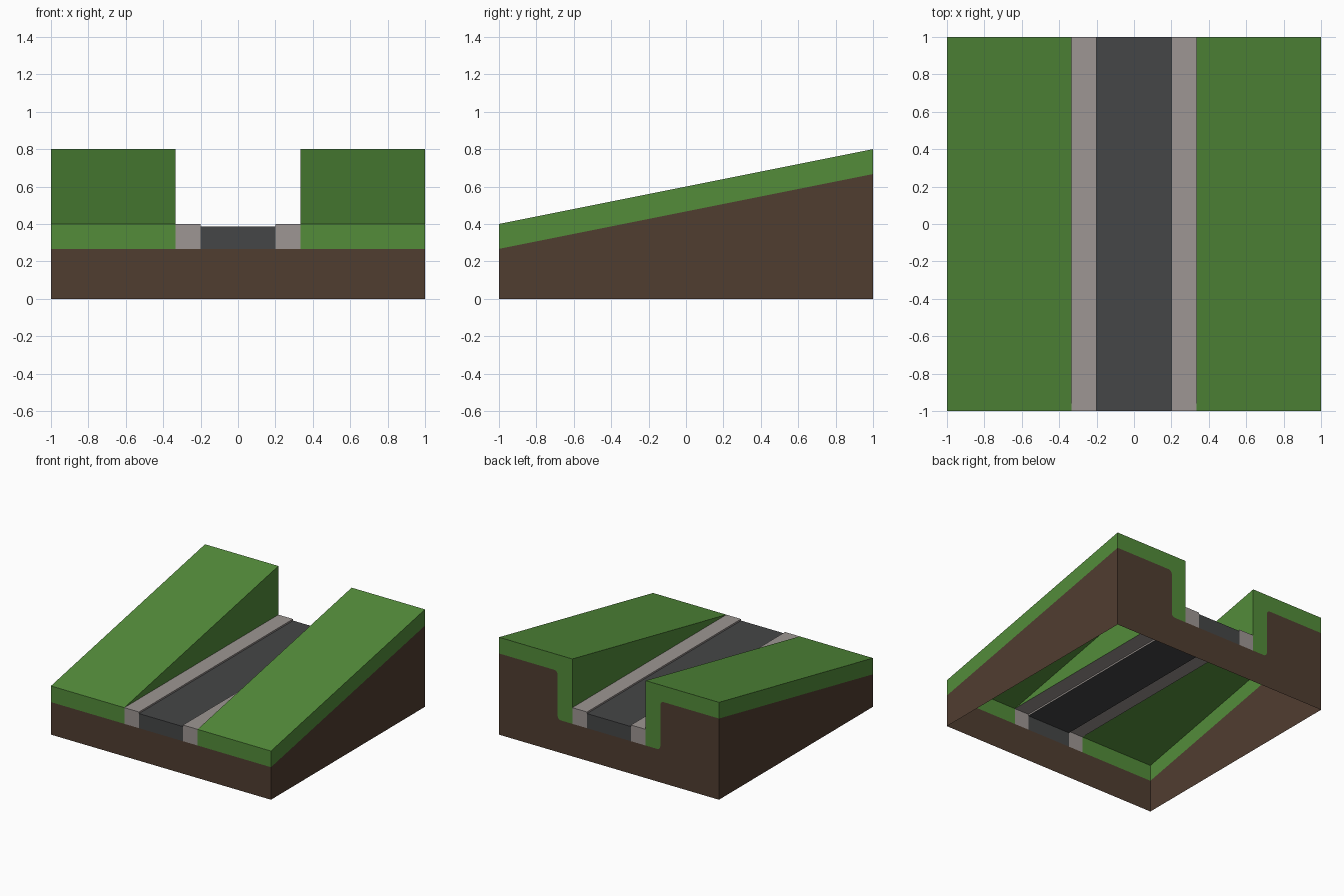
import bpy, bmesh, math
from mathutils import Vector

if "Cube" in bpy.data.objects:
    bpy.data.objects.remove(bpy.data.objects["Cube"])

# Main dimensions
ROAD_X, KERB_X, BANK_X = 0.2, 0.333, 0.467
ROAD_Z, KERB_Z, HIGH_Z, TURF = 0.387, 0.4, 0.8, 0.133
LOW = KERB_Z - TURF
HIGH = HIGH_Z - TURF


def material(name, rgb):
    mat = bpy.data.materials.new(name)
    lin = [((c / 255 + 0.055) / 1.055) ** 2.4 for c in rgb]
    mat.diffuse_color = (*lin, 1)
    mat.use_nodes = True
    mat.node_tree.nodes["Principled BSDF"].inputs["Base Color"].default_value = mat.diffuse_color
    return mat


def shell(name, mat, faces):
    """Open shell from (points, outward direction) pairs, mirrored across x = 0."""
    bm = bmesh.new()
    for pts, out in faces:
        f = bm.faces.new([bm.verts.new(p) for p in pts])
        f.normal_update()
        if f.normal.dot(Vector(out)) < 0:
            f.normal_flip()
    bmesh.ops.remove_doubles(bm, verts=bm.verts, dist=1e-5)
    me = bpy.data.meshes.new(name)
    bm.to_mesh(me)
    bm.free()
    me.materials.append(mat)
    ob = bpy.data.objects.new(name, me)
    bpy.context.collection.objects.link(ob)
    mod = ob.modifiers.new("mirror", 'MIRROR')
    mod.use_axis[0] = True
    mod.merge_threshold = 0.0001


def end(y, pts):
    """Upright end face at the given y from x, z points."""
    return [(x, y, z) for x, z in pts], (0, y, 0)


def rect(x0, x1, z0, z1):
    return [(x0, z0), (x1, z0), (x1, z1), (x0, z1)]


def arc(cx, cz, r, a0, a1, n=4):
    return [(cx + r * math.cos(math.radians(a0 + (a1 - a0) * i / n)),
             cz + r * math.sin(math.radians(a0 + (a1 - a0) * i / n))) for i in range(n + 1)]


UP, RIGHT, LEFT = (0, 0, 1), (1, 0, 0), (-1, 0, 0)

# Rounded line between turf and soil on the back face, from outside inwards
R = 0.03
turf_line = ([(1, HIGH)] + arc(BANK_X + R, HIGH - R, R, 90, 180)
             + arc(BANK_X - R, LOW + R, R, 0, -90))

# Soil walls, open underneath
shell("soil", material("brown soil", (80, 61, 48)), [
    end(-1, rect(0, 1, 0, LOW)),
    ([(1, -1, 0), (1, 1, 0), (1, 1, HIGH), (1, -1, LOW)], RIGHT),
    end(1, [(0, 0), (1, 0)] + turf_line + [(0, LOW)]),
])

# Sloping grass banks
shell("grass_banks", material("grass green", (83, 140, 58)), [
    ([(KERB_X, -1, KERB_Z), (1, -1, KERB_Z), (1, 1, HIGH_Z), (KERB_X, 1, HIGH_Z)], UP),
    ([(KERB_X, -1, KERB_Z), (KERB_X, 1, KERB_Z), (KERB_X, 1, HIGH_Z)], LEFT),
    ([(1, -1, LOW), (1, 1, HIGH), (1, 1, HIGH_Z), (1, -1, KERB_Z)], RIGHT),
    end(-1, rect(KERB_X, 1, LOW, KERB_Z)),
    end(1, turf_line + [(KERB_X, LOW), (KERB_X, HIGH_Z), (1, HIGH_Z)]),
])

# Kerbs along the road
shell("kerbs", material("kerb grey", (157, 150, 147)), [
    ([(ROAD_X, -1, KERB_Z), (KERB_X, -1, KERB_Z), (KERB_X, 1, KERB_Z), (ROAD_X, 1, KERB_Z)], UP),
    ([(ROAD_X, -1, ROAD_Z), (ROAD_X, 1, ROAD_Z), (ROAD_X, 1, KERB_Z), (ROAD_X, -1, KERB_Z)], LEFT),
    end(-1, rect(ROAD_X, KERB_X, LOW, KERB_Z)),
    end(1, rect(ROAD_X, KERB_X, LOW, KERB_Z)),
])

# Level road surface
shell("road", material("asphalt", (69, 70, 71)), [
    ([(0, -1, ROAD_Z), (ROAD_X, -1, ROAD_Z), (ROAD_X, 1, ROAD_Z), (0, 1, ROAD_Z)], UP),
    end(-1, rect(0, ROAD_X, LOW, ROAD_Z)),
    end(1, rect(0, ROAD_X, LOW, ROAD_Z)),
])
